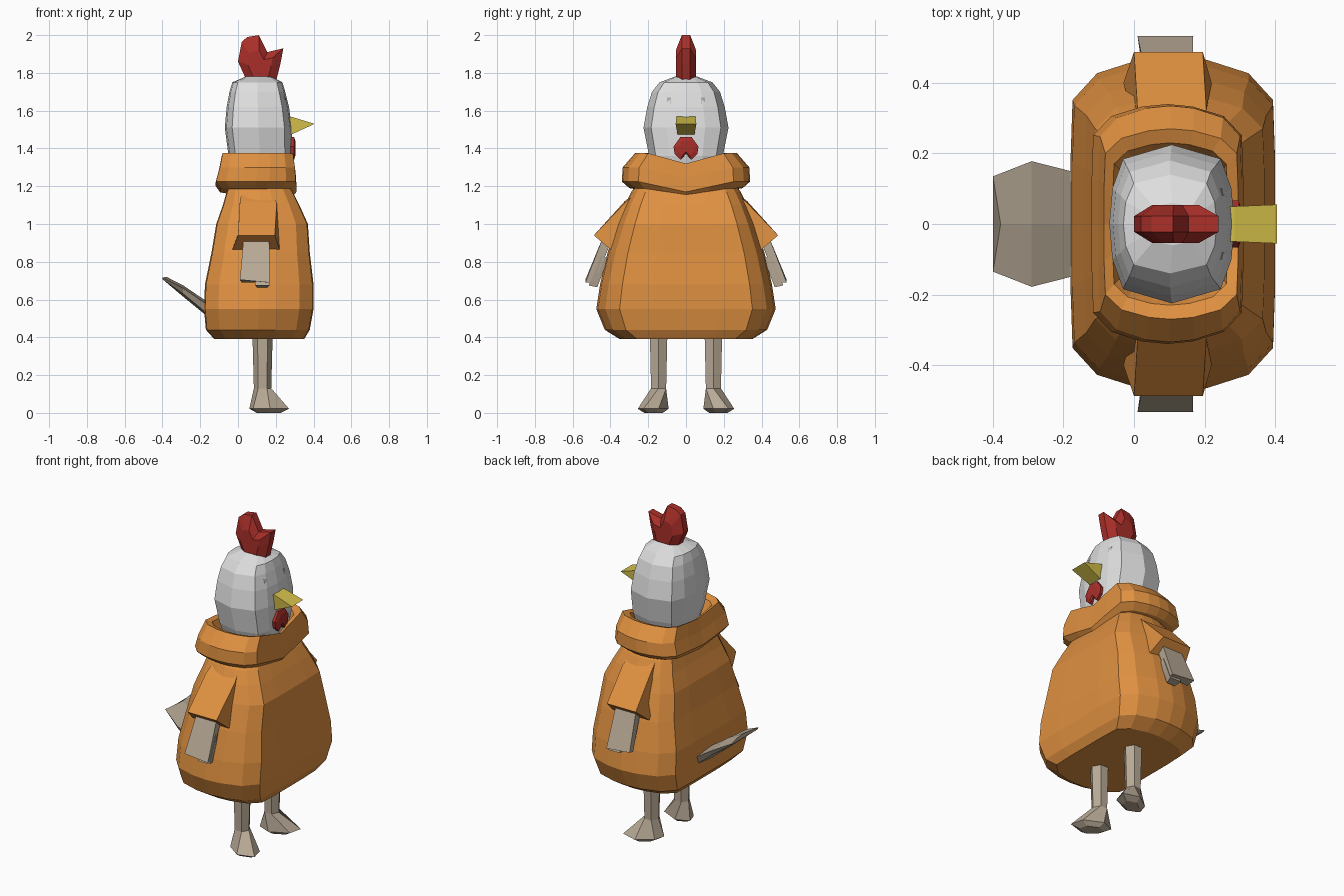
import bpy, bmesh, math


def material(name, rgb):
    m = bpy.data.materials.new(name)
    m.diffuse_color = (*rgb, 1)
    return m


ORANGE = material("orange cloth", (0.74, 0.28, 0.052))
WHITE = material("white feathers", (0.74, 0.74, 0.74))
BEIGE = material("beige skin", (0.48, 0.40, 0.305))
RED = material("red comb", (0.40, 0.028, 0.022))
YELLOW = material("yellow beak", (0.68, 0.54, 0.07))
GREY = material("grey eye", (0.42, 0.42, 0.42))


def loft(name, rings, mat, wrap=False):
    """Skin a list of equal-length rings; cap the ends, or join them if wrap."""
    bm = bmesh.new()
    vs = [[bm.verts.new(p) for p in r] for r in rings]
    n = len(rings[0])
    pairs = list(zip(vs, vs[1:]))
    if wrap:
        pairs.append((vs[-1], vs[0]))
    for a, b in pairs:
        for i in range(n):
            j = (i + 1) % n
            bm.faces.new((a[i], a[j], b[j], b[i]))
    if not wrap:
        bm.faces.new(vs[0])
        bm.faces.new(vs[-1])
    bmesh.ops.recalc_face_normals(bm, faces=bm.faces)
    me = bpy.data.meshes.new(name)
    bm.to_mesh(me)
    bm.free()
    me.materials.append(mat)
    ob = bpy.data.objects.new(name, me)
    bpy.context.collection.objects.link(ob)
    return ob


def mirror_y(ob):
    mod = ob.modifiers.new("mirror", 'MIRROR')
    mod.use_axis = (False, True, False)
    return ob


def section(half, z, x0, x1, w):
    """Closed cross-section from the y >= 0 half of a unit outline."""
    c, h = (x0 + x1) / 2, (x1 - x0) / 2
    full = half + [(u, -v) for u, v in reversed(half) if v > 0]
    return [(c + h * u, w * v, z) for u, v in full]


# Hoodie body: flat front and back, chamfered corners
BODY = [(1, 0), (1, 0.38), (0.98, 0.74), (0.74, 0.9), (0.33, 0.98), (0, 1),
        (-0.33, 0.98), (-0.74, 0.9), (-0.98, 0.74), (-1, 0.38), (-1, 0)]
loft("hoodie_body", [section(BODY, *r) for r in [
    (0.39, -0.125, 0.35, 0.35), (0.44, -0.17, 0.38, 0.43),
    (0.55, -0.18, 0.40, 0.475), (0.68, -0.175, 0.40, 0.455),
    (0.85, -0.14, 0.38, 0.415), (1.0, -0.115, 0.37, 0.365),
    (1.1, -0.08, 0.325, 0.325), (1.17, -0.06, 0.29, 0.29),
    (1.24, -0.03, 0.25, 0.24)]], ORANGE)

# Rolled collar, dipping in the middle of the front and back
collar = []
for z, x0, x1, w in [(1.18, -0.04, 0.26, 0.24), (1.19, -0.095, 0.28, 0.30),
                     (1.225, -0.12, 0.31, 0.34), (1.30, -0.10, 0.305, 0.335),
                     (1.375, -0.085, 0.295, 0.27), (1.36, -0.06, 0.265, 0.23),
                     (1.28, -0.03, 0.25, 0.19)]:
    ring = section(BODY, z, x0, x1, w)
    collar.append([(x, y, q - 0.055 * max(0, 1 - abs(y) / (0.75 * w))
                    * (1 if x > 0.1 else 0.4)) for x, y, q in ring])
loft("collar", collar, ORANGE, wrap=True)

# Head
HEAD = [(1, 0), (0.95, 0.45), (0.78, 0.82), (0, 1),
        (-0.78, 0.82), (-0.95, 0.45), (-1, 0)]
loft("head", [section(HEAD, *r) for r in [
    (1.24, -0.02, 0.26, 0.15), (1.36, -0.05, 0.285, 0.195),
    (1.51, -0.07, 0.285, 0.225), (1.62, -0.06, 0.27, 0.205),
    (1.70, -0.045, 0.25, 0.18), (1.75, -0.03, 0.235, 0.14),
    (1.78, 0.04, 0.18, 0.06)]], WHITE)

# Eyes: small thin plates
mirror_y(loft("eyes", [[(x + d, y, z) for x, y, z in
                        [(0.252, 0.083, 1.63), (0.246, 0.103, 1.63),
                         (0.238, 0.1, 1.67), (0.244, 0.08, 1.67)]]
                       for d in (0, 0.008)], GREY))


# Comb and wattle: outlines with a thicker middle
def swollen(name, outline, centre, t_edge, t_mid, shrink, place):
    def ring(s, t):
        return [place(centre[0] + (a - centre[0]) * s,
                      centre[1] + (b - centre[1]) * s, t) for a, b in outline]
    return loft(name, [ring(shrink, -t_mid), ring(1, -t_edge),
                       ring(1, t_edge), ring(shrink, t_mid)], RED)


swollen("comb", [(0.05, 1.75), (0.0, 1.86), (0.02, 1.965), (0.05, 1.99),
                 (0.11, 2.0), (0.155, 1.91), (0.24, 1.93), (0.225, 1.85),
                 (0.2, 1.75)],
        (0.115, 1.82), 0.022, 0.054, 0.55, lambda a, b, t: (a, t, b))
swollen("wattle", [(-0.03, 1.46), (0.03, 1.46), (0.066, 1.41), (0.06, 1.37),
                   (0.028, 1.34), (0, 1.372), (-0.028, 1.34), (-0.06, 1.37),
                   (-0.066, 1.41)],
        (0, 1.405), 0.015, 0.022, 0.65, lambda a, b, t: (0.282 + t, a, b))

# Beak: wide wedge
loft("beak", [[(0.25, y, 1.57), (0.285, y, 1.567), (0.405, y * 1.1, 1.53),
               (0.285, y * 0.9, 1.475), (0.25, y * 0.9, 1.475)]
              for y in (-0.05, 0.05)], YELLOW)

# Sleeves
mirror_y(loft("sleeves", [
    [(0.02, 0.26, 1.17), (0.19, 0.26, 1.17), (0.19, 0.22, 0.98), (0.02, 0.22, 0.98)],
    [(0.01, 0.325, 1.12), (0.205, 0.325, 1.11), (0.205, 0.29, 0.95), (0.0, 0.29, 0.95)],
    [(0.0, 0.488, 0.94), (0.195, 0.488, 0.94), (0.22, 0.40, 0.865), (-0.03, 0.40, 0.865)],
], ORANGE))

# Wing hands: slab with a smaller finger behind
mirror_y(loft("hands", [[(0.03, 0.44, 0.93), (0.165, 0.44, 0.93),
                         (0.165, 0.395, 0.91), (0.03, 0.395, 0.91)],
                        [(0.01, 0.533, 0.705), (0.168, 0.533, 0.69),
                         (0.16, 0.485, 0.69), (0.02, 0.485, 0.69)]], BEIGE))
mirror_y(loft("fingers", [[(0.08, 0.45, 0.83), (0.165, 0.45, 0.83),
                           (0.155, 0.41, 0.82), (0.09, 0.41, 0.82)],
                          [(0.09, 0.515, 0.675), (0.168, 0.515, 0.675),
                           (0.155, 0.47, 0.665), (0.10, 0.47, 0.665)]], BEIGE))

# Tail: creased fan lifting backwards
loft("tail", [[(x, -w, zt - d), (x + b, 0, zt), (x, w, zt - d),
               (x, w * 0.9, zb), (x + b, 0, zb - d), (x, -w * 0.9, zb)]
              for x, w, zt, zb, d, b in [
                  (-0.12, 0.13, 0.58, 0.51, 0.01, 0),
                  (-0.18, 0.15, 0.60, 0.54, 0.015, 0),
                  (-0.29, 0.178, 0.675, 0.63, 0.015, 0),
                  (-0.40, 0.135, 0.72, 0.708, 0.004, 0.022)]], BEIGE)

# Legs with flared feet
leg = [[(0.13 + r * math.cos(math.radians(a)),
         0.145 + r * math.sin(math.radians(a)), z)
        for a in (180, 120, 60, 0, -60, -120)]
       for z, r in ((0.43, 0.054), (0.13, 0.046))]
foot = [(0.06, 0.125), (0.08, 0.19), (0.17, 0.255),
        (0.27, 0.225), (0.25, 0.145), (0.14, 0.092)]
leg.append([(x, y, 0.022) for x, y in foot])
leg.append([(0.16 + (x - 0.16) * 0.6, 0.17 + (y - 0.17) * 0.6, 0) for x, y in foot])
mirror_y(loft("legs", leg, BEIGE))
